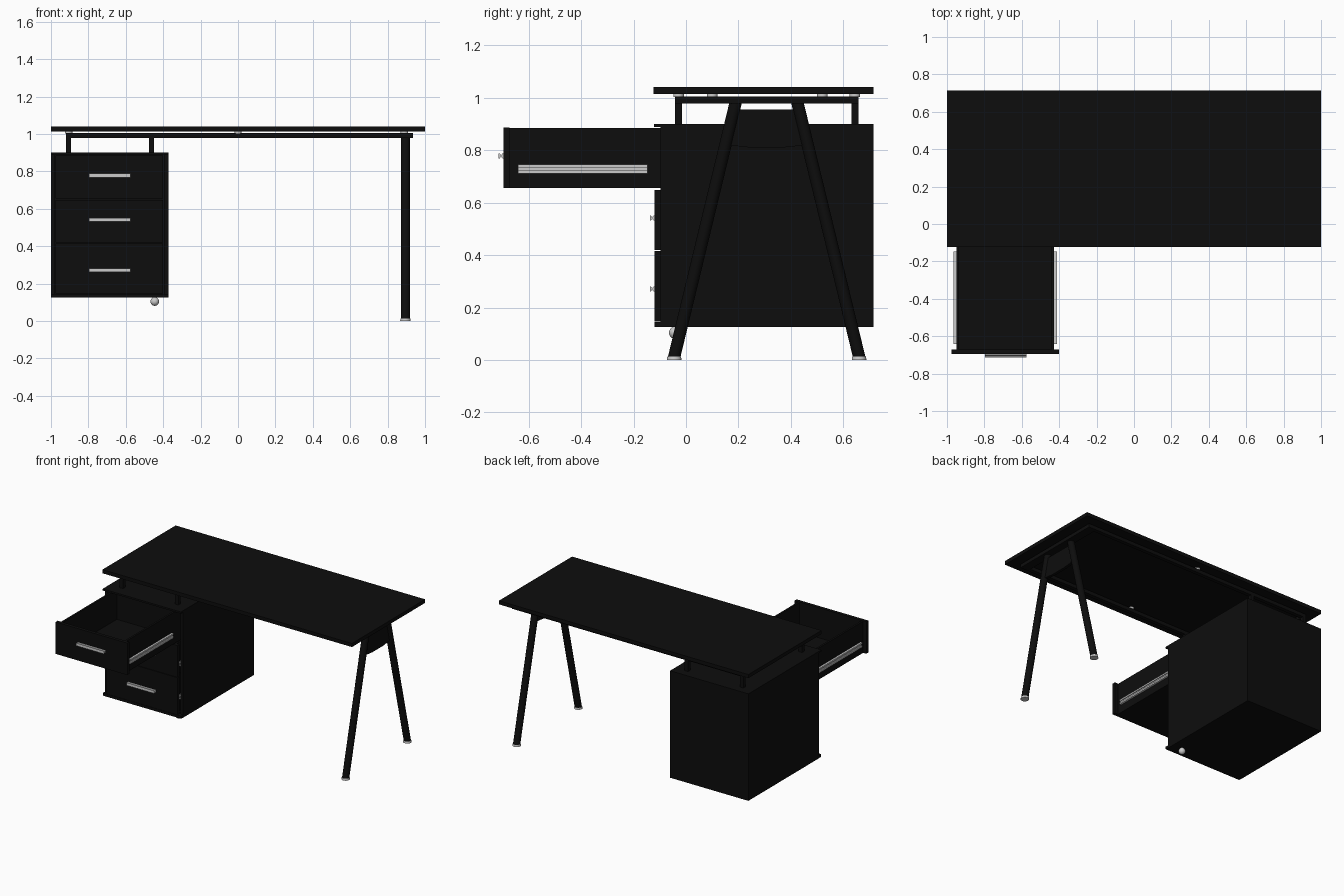
import bpy, bmesh, math

if "Cube" in bpy.data.objects:
    bpy.data.objects.remove(bpy.data.objects["Cube"])


def material(name, r, g, b):
    m = bpy.data.materials.new(name)
    m.diffuse_color = (r, g, b, 1)
    m.use_nodes = True
    m.node_tree.nodes["Principled BSDF"].inputs["Base Color"].default_value = m.diffuse_color
    return m


BLACK = material("black", 0.004, 0.004, 0.004)
SILVER = material("silver", 0.6, 0.6, 0.6)


def finish(name, bm, mat, smooth=False):
    bmesh.ops.recalc_face_normals(bm, faces=bm.faces)
    me = bpy.data.meshes.new(name)
    bm.to_mesh(me)
    bm.free()
    me.materials.append(mat)
    ob = bpy.data.objects.new(name, me)
    bpy.context.collection.objects.link(ob)
    if smooth:
        bpy.context.view_layer.objects.active = ob
        ob.select_set(True)
        bpy.ops.object.shade_smooth_by_angle(angle=math.radians(40))
        ob.select_set(False)
    return ob


def add_box(bm, x, y, z):
    vs = bmesh.ops.create_cube(bm, size=1)["verts"]
    for v in vs:
        for i, (a, b) in enumerate((x, y, z)):
            v.co[i] = a if v.co[i] < 0 else b


def boxes(name, mat, *spans):
    bm = bmesh.new()
    for s in spans:
        add_box(bm, *s)
    return finish(name, bm, mat)


def prism(name, mat, profile, x0, x1):
    # extrude a (y, z) profile along x
    bm = bmesh.new()
    f = bm.faces.new([bm.verts.new((x0, y, z)) for y, z in profile])
    new = bmesh.ops.extrude_face_region(bm, geom=[f])["geom"]
    for v in new:
        if isinstance(v, bmesh.types.BMVert):
            v.co.x = x1
    return finish(name, bm, mat)


def tube(name, mat, bottom, top, r, r_top=None):
    # cylinder with level ends, sheared between two centres
    bm = bmesh.new()
    vs = bmesh.ops.create_cone(bm, cap_ends=True, segments=32, radius1=r,
                               radius2=r_top or r, depth=2)["verts"]
    for v in vs:
        c = top if v.co.z > 0 else bottom
        v.co = (v.co.x + c[0], v.co.y + c[1], c[2])
    return finish(name, bm, mat, True)


# desk top
boxes("table_top", BLACK, ((-1, 1), (-0.124, 0.714), (1.014, 1.04)))

# support frame
FY = ((-0.042, -0.015), (0.63, 0.657))
FZ = (0.978, 1.004)
boxes("frame", BLACK,
      *[((-0.92, 0.935), y, FZ) for y in FY],
      ((-0.92, -0.893), (-0.015, 0.63), FZ),
      ((0.872, 0.935), (-0.015, 0.63), FZ))
boxes("frame_uprights", BLACK,
      *[(x, y, (0.898, 0.98)) for x in ((-0.92, -0.893), (-0.476, -0.449)) for y in FY])

# spacers between frame and top
for x, y in ((0, -0.0285), (0, 0.6435), (-0.906, 0.1), (-0.906, 0.52), (0.89, 0.1), (0.89, 0.52)):
    tube("top_spacer", SILVER, (x, y, 1.002), (x, y, 1.015), 0.02)

# A-shaped leg pair
LX = 0.895
for name, yb, yt in (("front_leg", -0.045, 0.189), ("back_leg", 0.66, 0.425)):
    tube(name, BLACK, (LX, yb, 0.012), (LX, yt, 0.98), 0.024)
    tube(name + "_foot", SILVER, (LX, yb, 0), (LX, yb, 0.014), 0.028, 0.026)
prism("leg_gusset", BLACK,
      [(0.185, 0.955), (0.43, 0.955), (0.462, 0.82), (0.37, 0.81), (0.245, 0.81), (0.153, 0.82)],
      LX - 0.01, LX + 0.01)

# cabinet shell, open at the front
CX0, CX1, CY0, CY1 = -1.0, -0.372, -0.097, 0.714
boxes("cabinet", BLACK,
      ((CX0, CX1), (-0.122, CY1), (0.888, 0.9)),
      ((CX0, CX1), (CY0, CY1), (0.125, 0.145)),
      ((CX0, CX0 + 0.02), (CY0, CY1), (0.145, 0.888)),
      ((CX1 - 0.02, CX1), (CY0, CY1), (0.145, 0.888)),
      ((CX0 + 0.02, CX1 - 0.02), (CY1 - 0.02, CY1), (0.145, 0.888)))


def drawer(name, z0, z1, handle_z, rail_z, pull, fx):
    y = -0.12 - pull
    back = y + 0.66
    x0, x1, t = -0.95, -0.427, 0.014
    zt = z1 - 0.002
    boxes(name, BLACK,
          (fx, (y, y + 0.024), (z0, z1)),
          ((x0, x0 + t), (y + 0.024, back), (z0, zt)),
          ((x1 - t, x1), (y + 0.024, back), (z0, zt)),
          ((x0 + t, x1 - t), (back - t, back), (z0, zt)),
          ((x0 + t, x1 - t), (y + 0.024, back - t), (z0, z0 + t)))
    # waisted bar handle
    h = handle_z
    prism(name + "_handle", SILVER,
          [(y, h - 0.01), (y - 0.004, h - 0.009), (y - 0.009, h - 0.003), (y - 0.014, h - 0.009),
           (y - 0.018, h - 0.01), (y - 0.018, h + 0.01), (y - 0.014, h + 0.009),
           (y - 0.009, h + 0.003), (y - 0.004, h + 0.009), (y, h + 0.01)], -0.797, -0.575)
    # sliding rails on both sides
    for sx in ((x1, x1 + 0.014), (x0 - 0.014, x0)):
        mid = (sx[0], sx[0] + 0.007) if sx[0] == x1 else (sx[1] - 0.007, sx[1])
        ry = (y + 0.055, y + 0.55)
        boxes(name + "_rail", SILVER,
              (sx, ry, (rail_z - 0.017, rail_z - 0.006)),
              (mid, ry, (rail_z - 0.006, rail_z + 0.006)),
              (sx, ry, (rail_z + 0.006, rail_z + 0.017)))


drawer("top_drawer", 0.655, 0.886, 0.778, 0.728, 0.576, (-0.975, -0.40))
drawer("middle_drawer", 0.419, 0.648, 0.541, 0.49, 0, (-0.975, -0.40))
drawer("bottom_drawer", 0.147, 0.415, 0.271, 0.25, 0, (-0.975, -0.40))
# lower skirt below the drawer fronts
boxes("cabinet_skirt", BLACK, ((CX0, CX1), (-0.12, CY0), (0.126, 0.145)))

# ball support under the cabinet
bm = bmesh.new()
bmesh.ops.create_uvsphere(bm, u_segments=24, v_segments=14, radius=0.023)
bmesh.ops.translate(bm, verts=bm.verts, vec=(-0.445, -0.042, 0.104))
finish("ball_caster", bm, SILVER, True)
